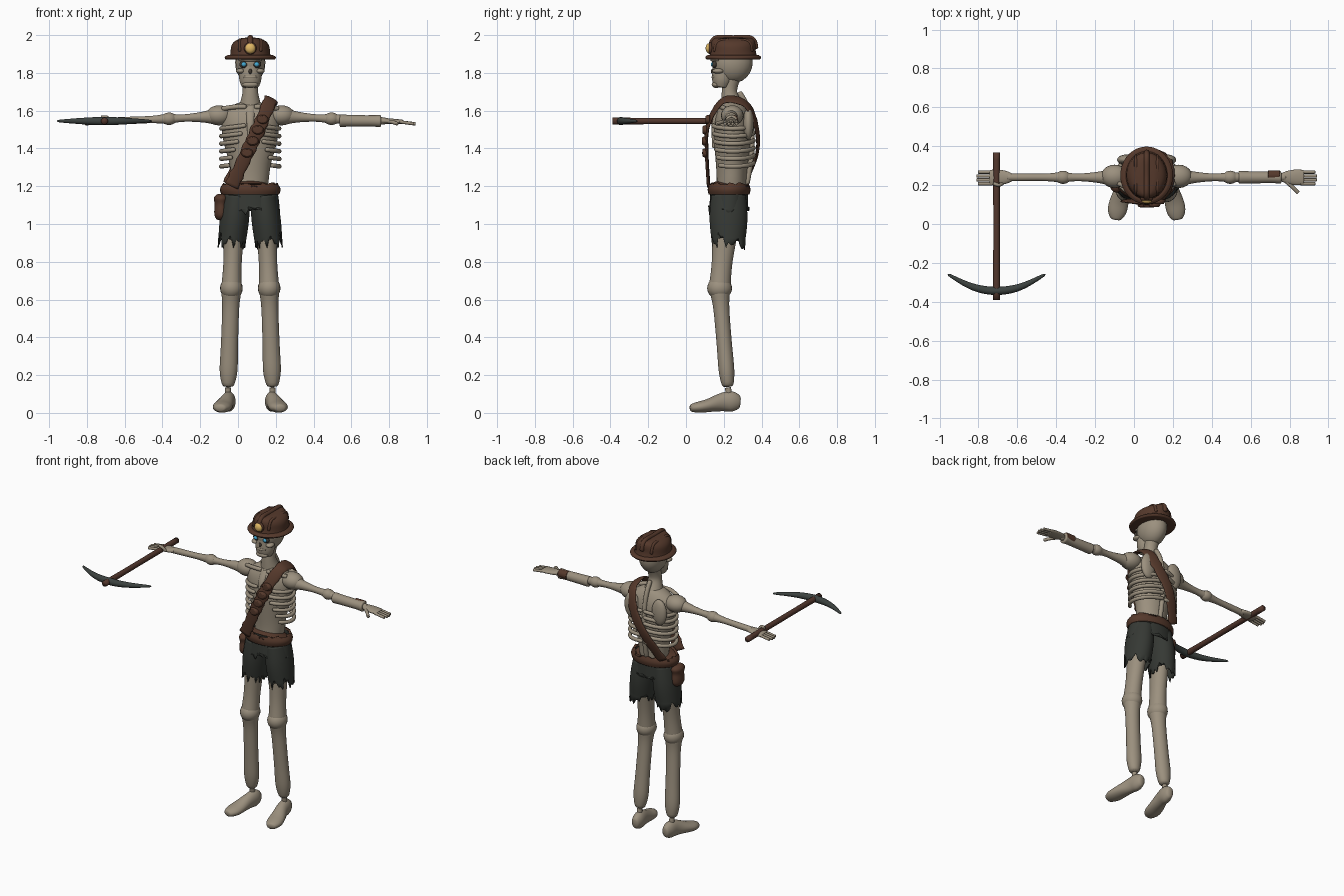
import bpy, bmesh, math, random
from mathutils import Vector

random.seed(4)
if "Cube" in bpy.data.objects:
    bpy.data.objects.remove(bpy.data.objects["Cube"])

BODY_X = 0.065  # every part is built around the body's centre line
X_AXIS, Y_AXIS = Vector((1, 0, 0)), Vector((0, 1, 0))


def material(name, red, green, blue):
    mat = bpy.data.materials.new(name)
    mat.use_nodes = True
    mat.diffuse_color = (red, green, blue, 1)
    shader = mat.node_tree.nodes["Principled BSDF"]
    shader.inputs["Base Color"].default_value = mat.diffuse_color
    return mat


BONE = material("bone", 0.33, 0.28, 0.21)
CLOTH = material("dark cloth", 0.036, 0.04, 0.034)
LEATHER = material("brown leather", 0.09, 0.04, 0.024)
WOOD = material("wood", 0.085, 0.038, 0.026)
IRON = material("iron", 0.045, 0.054, 0.05)
LAMP = material("lamp yellow", 0.75, 0.48, 0.13)
GLOW = material("eye blue", 0.06, 0.4, 0.65)
SHADOW = material("socket dark", 0.05, 0.04, 0.03)


def blend(values, t):
    """Smooth curve through evenly spaced numbers or vectors."""
    last = len(values) - 1
    i = min(int(t * last), max(last - 1, 0))
    f = t * last - i
    a, b, c, d = (values[max(0, min(k, last))] for k in range(i - 1, i + 3))
    return b + (c - a + (a * 2 - b * 5 + c * 4 - d + (b * 3 - c * 3 + d - a) * f) * f) * (f / 2)


def finish(name, bm, mat, pair, thickness=0, subsurf=0):
    bmesh.ops.recalc_face_normals(bm, faces=bm.faces)
    for face in bm.faces:
        face.smooth = True
    mesh = bpy.data.meshes.new(name)
    bm.to_mesh(mesh)
    bm.free()
    mesh.materials.append(mat)
    part = bpy.data.objects.new(name, mesh)
    part.location.x = BODY_X
    bpy.context.collection.objects.link(part)
    if pair:
        part.modifiers.new("other side", "MIRROR").use_mirror_merge = False
    if thickness:
        part.modifiers.new("thickness", "SOLIDIFY").thickness = thickness
    if subsurf:
        part.modifiers.new("smooth", "SUBSURF").levels = subsurf


def sweep(name, mat, path, widths, depths=None, pair=False, sides=14, steps=12,
          hub=None, rough=0, torn=0, thickness=0, subsurf=1):
    """Sweep an ellipse along a path; torn sweeps are open with a ragged end."""
    path = [Vector(p) for p in path]
    chord = path[-1] - path[0]
    across = Y_AXIS if abs(chord.x) > max(abs(chord.y), abs(chord.z)) else X_AXIS
    bm, rings = bmesh.new(), []
    for i in range(steps + 1):
        t = i / steps
        centre = blend(path, t)
        along = (blend(path, min(t + .02, 1)) - blend(path, max(t - .02, 0))).normalized()
        if hub:
            across = along.cross(centre - Vector(hub))
        u = (across - along * across.dot(along)).normalized()
        v = along.cross(u)
        u = u * blend(widths, t) * random.uniform(1 - rough, 1 + rough)
        v = v * blend(depths or widths, t)
        ring = []
        for k in range(sides):
            angle = math.tau * k / sides
            tear = along * random.uniform(-torn, torn) if i == steps else Vector()
            ring.append(bm.verts.new(centre + u * math.cos(angle) + v * math.sin(angle) + tear))
        rings.append(ring)
    for low, high in zip(rings, rings[1:]):
        for k in range(sides):
            bm.faces.new((low[k - 1], low[k], high[k], high[k - 1]))
    if not torn:
        bm.faces.new(rings[0])
        bm.faces.new(rings[-1])
    finish(name, bm, mat, pair, thickness, subsurf)


def blob(name, mat, centre, size, pair=False):
    bm = bmesh.new()
    bmesh.ops.create_uvsphere(bm, u_segments=20, v_segments=12, radius=1)
    bmesh.ops.scale(bm, vec=size, verts=bm.verts)
    bmesh.ops.translate(bm, vec=centre, verts=bm.verts)
    finish(name, bm, mat, pair)


def rod(name, mat, path, radius, **options):
    sweep(name, mat, path, (radius,), sides=8, **options)


# Torso, neck and spine
sweep("torso", BONE, [(0, .24, 1.18), (0, .25, 1.65)],
      widths=(.09, .1, .11, .14, .155, .15, .05), depths=(.08, .08, .09, .1, .09, .05), sides=20)
sweep("neck", BONE, [(0, .25, 1.6), (0, .23, 1.7), (0, .25, 1.8)], widths=(.07, .042, .05))
rod("spine", BONE, [(0, .32, 1.2), (0, .35, 1.4), (0, .33, 1.6), (0, .28, 1.7)], .016)
sweep("breastbone", BONE, [(0, .15, 1.4), (0, .15, 1.54), (0, .19, 1.62)],
      widths=(.01, .02, .025), depths=(.012,))

# Ribs curve forward from the spine and part lower down
for row in range(6):
    height = 1.525 - .04 * row
    back, front = math.pi / 2, -1.45 + .13 * row
    angles = [back + (front - back) * k / 8 for k in range(9)]
    rod(f"ribs_{row + 1}", BONE,
        [(.155 * math.cos(a), .25 + .11 * math.sin(a), height - .02 * math.cos(a)) for a in angles],
        .013, pair=True, hub=(0, .25, height))

# Shoulders
blob("shoulders", BONE, (.165, .245, 1.575), (.07, .06, .053), pair=True)
blob("shoulder_blades", BONE, (.1, .33, 1.53), (.052, .028, .085), pair=True)
rod("collarbones", BONE, [(.02, .185, 1.62), (.08, .185, 1.62), (.15, .21, 1.61)], .014, pair=True)

# Arms
elbow, wrist = (.43, .24, 1.557), (.72, .24, 1.545)
sweep("upper_arms", BONE, [(.17, .24, 1.57), elbow], widths=(.05, .03, .02, .028), pair=True)
blob("elbows", BONE, elbow, (.04, .034, .033), pair=True)
sweep("forearms", BONE, [elbow, wrist], widths=(.03, .02, .02, .02), pair=True)

# Hands
sweep("palms", BONE, [(.69, .24, 1.547), (.81, .24, 1.54)],
      widths=(.02, .035, .042, .038), depths=(.017, .015, .012), pair=True)
for k in range(4):
    y = .207 + .02 * k
    reach = .88 - .008 * abs(k - 1.5)
    rod(f"fingers_{k + 1}", BONE, [(.79, y, 1.541), (reach, y, 1.53)], .0095, pair=True)
rod("left_thumb", BONE, [(.71, .225, 1.545), (.75, .19, 1.54), (.78, .16, 1.53)], .011)
rod("right_thumb", BONE, [(-.74, .21, 1.54), (-.76, .2, 1.565), (-.79, .21, 1.565)], .01)

# Legs and splayed feet
knee, ankle = (.1, .178, .66), (.118, .222, .135)
sweep("thighs", BONE, [(.08, .22, 1.1), knee], pair=True,
      widths=(.06, .056, .05, .056), depths=(.075, .07, .056, .06))
blob("knees", BONE, knee, (.06, .066, .06), pair=True)
sweep("shins", BONE, [knee, ankle], pair=True,
      widths=(.058, .047, .046, .047, .049, .03), depths=(.06, .045, .042, .042, .043, .03))
rod("ankles", BONE, [ankle, (.118, .23, .08)], .018, pair=True)
sweep("feet", BONE, [(.11, .29, .055), (.118, .21, .06), (.145, .1, .035), (.16, .02, .025)],
      widths=(.02, .038, .039, .05, .05, .025), depths=(.03, .056, .05, .036, .03, .018), pair=True)

# Skull and face
blob("cranium", BONE, (0, .245, 1.855), (.08, .108, .11))
sweep("jaw", BONE, [(0, .185, 1.722), (0, .205, 1.86)],
      widths=(.045, .06, .062, .07), depths=(.04, .056, .062, .066))
rod("brow", BONE, [(-.06, .17, 1.872), (0, .138, 1.87), (.06, .17, 1.872)], .011)
blob("cheekbones", BONE, (.052, .17, 1.81), (.024, .03, .014), pair=True)
blob("eye_sockets", SHADOW, (.034, .152, 1.845), (.024, .014, .02), pair=True)
blob("eyes", GLOW, (.034, .142, 1.845), (.013, .011, .012), pair=True)
blob("nose_hole", SHADOW, (0, .14, 1.808), (.009, .008, .014))
blob("upper_teeth", BONE, (0, .155, 1.778), (.04, .02, .012))
blob("chin", BONE, (0, .16, 1.738), (.042, .024, .018))

# Helmet with rim, crest, side ridges and lamp
sweep("helmet_rim", LEATHER, [(0, .25, 1.87), (0, .25, 1.895)],
      widths=(.13, .137, .12), depths=(.14, .15, .135), sides=24)
sweep("helmet", LEATHER, [(0, .25, 1.88), (0, .25, 1.987)], sides=24,
      widths=(.115, .107, .105, .1, .08, .04), depths=(.13, .125, .12, .12, .116, .1))


def ridge(name, x, top, length, radius, pair=False):
    front, back = .25 - length, .25 + length
    rod(name, LEATHER, [(x, front, top - .06), (x, front + .02, top), (x, .25, top),
                        (x, back - .02, top), (x, back, top - .06)], radius, pair=pair)


ridge("helmet_crest", 0, 1.984, .12, .016)
ridge("helmet_side_ridges", .055, 1.97, .1, .01, pair=True)
blob("lamp_mount", LEATHER, (0, .13, 1.93), (.033, .016, .033))
blob("lamp", LAMP, (0, .122, 1.93), (.027, .018, .027))

# Torn shorts, belt and hip pouch
cloth = dict(sides=40, thickness=.006, subsurf=0)
sweep("shorts_seat", CLOTH, [(0, .23, 1.2), (0, .226, 1.07)],
      widths=(.138, .15, .157), depths=(.098, .104), torn=.025, **cloth)
sweep("shorts_legs", CLOTH, [(.07, .225, 1.15), (.097, .225, .905)],
      widths=(.07, .077, .073), depths=(.092, .1, .088), torn=.045, pair=True, **cloth)
sweep("belt", LEATHER, [(0, .228, 1.155), (0, .228, 1.213)], widths=(.152, .16, .145),
      depths=(.108, .113, .104), sides=40, torn=.009, thickness=.014, subsurf=0)
sweep("belt_lining", LEATHER, [(0, .23, 1.19), (0, .235, 1.21)], widths=(.148, .09), depths=(.105, .075))
pouch = (.02, .035, .037, .034, .04, .02)
sweep("hip_pouch", LEATHER, [(-.155, .215, 1.02), (-.155, .215, 1.16)],
      widths=pouch, depths=[w * 1.4 for w in pouch])

# Ragged strap from right hip over left shoulder and down the back
strap = [Vector(p) for p in (
    (-.1, .12, 1.2), (-.02, .11, 1.37), (.05, .115, 1.52), (.1, .18, 1.64), (.11, .25, 1.66),
    (.1, .33, 1.62), (.05, .375, 1.5), (-.03, .375, 1.37), (-.11, .31, 1.21))]
sweep("shoulder_strap", LEATHER, strap, widths=(.037,), depths=(.009,), hub=(0, .25, 1.45),
      steps=60, rough=.12, subsurf=0)
for k in range(4):
    spot = blend(strap, .13 + .05 * k)
    sweep(f"strap_pouch_{k + 1}", LEATHER, [spot, spot - Y_AXIS * .024],
          widths=(.036, .034, .025), depths=(.027, .027, .02), sides=8)

# Left forearm wrap with leather patch
sweep("forearm_wrap", BONE, [(.47, .24, 1.547), (.695, .24, 1.545)],
      widths=(.034, .032, .031, .03, .034), sides=20)
sweep("wrap_patch", LEATHER, [(.625, .25, 1.552), (.685, .25, 1.552)], widths=(.026,), subsurf=0)

# Pickaxe held in the right hand
grip_x, grip_z = -.772, 1.545
sweep("pick_handle", WOOD, [(grip_x, -.39, grip_z), (grip_x, .368, grip_z)],
      widths=(.019, .017, .017, .018), subsurf=0)
sweep("pick_head", IRON, [(grip_x + .253 * t, .088 * t * t - .345, grip_z) for t in (-1, -.5, 0, .5, 1)],
      widths=(.007, .018, .022, .018, .007), depths=(.006, .017, .023, .017, .006))
